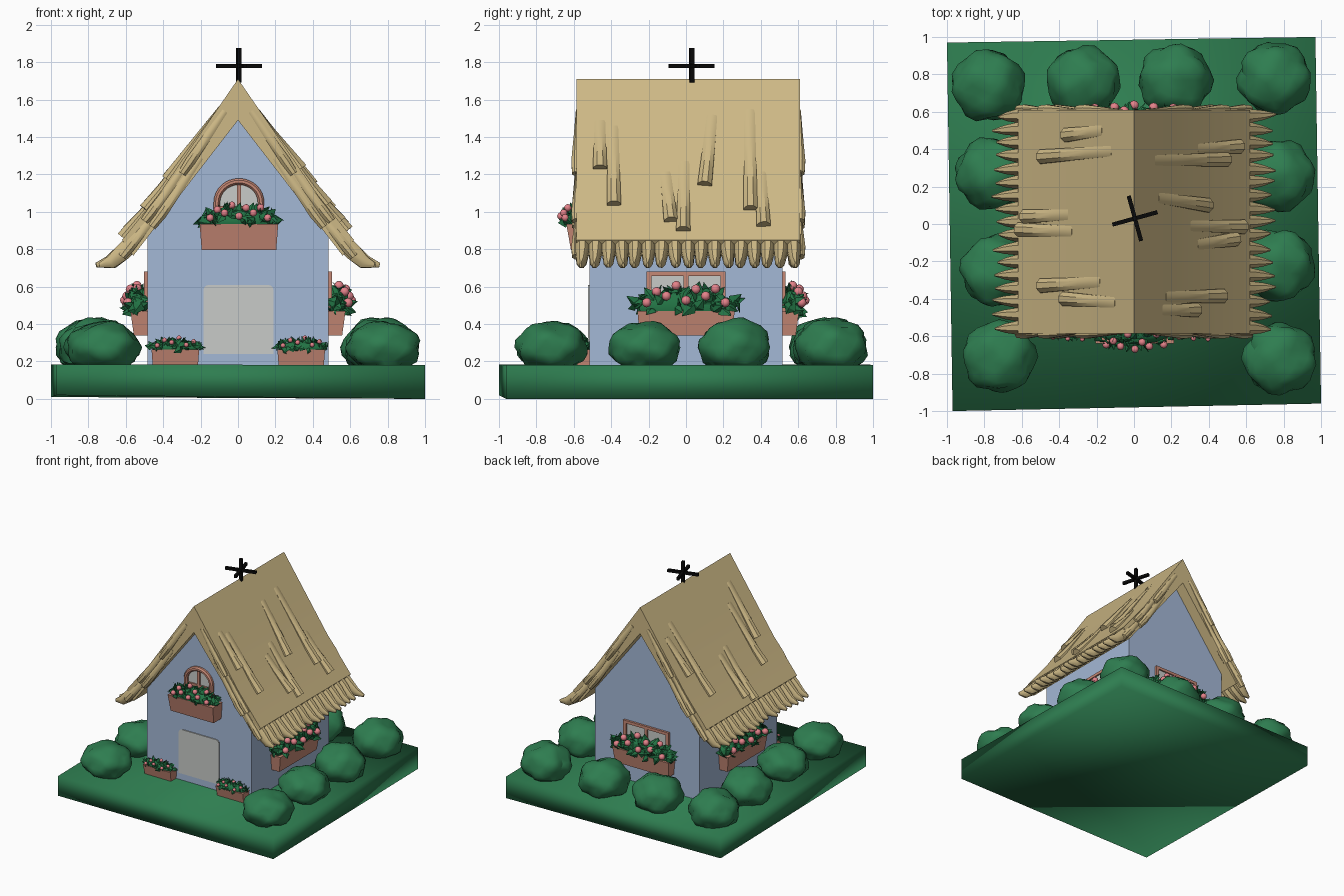
import bpy, bmesh, math, random
from mathutils import Vector, Matrix

if "Cube" in bpy.data.objects:
    bpy.data.objects.remove(bpy.data.objects["Cube"])

random.seed(4)


def material(name, rgb):
    m = bpy.data.materials.new(name)
    lin = [(c / 255 / 12.92) if c < 11 else ((c / 255 + 0.055) / 1.055) ** 2.4 for c in rgb]
    m.diffuse_color = (*lin, 1)
    m.use_nodes = True
    m.node_tree.nodes["Principled BSDF"].inputs["Base Color"].default_value = m.diffuse_color
    return m


GREEN = material("hedge green", (46, 125, 80))
LEAF = material("leaf green", (34, 115, 68))
STRAW = material("straw", (206, 185, 134))
WALL = material("pale blue", (164, 184, 214))
CLAY = material("terracotta", (198, 136, 117))
PINK = material("pink", (228, 130, 138))
PANE = material("pale grey", (200, 203, 200))
BLACK = material("black", (8, 8, 8))


def finish(bm, name, mat, matrix=Matrix(), angle=30):
    bmesh.ops.recalc_face_normals(bm, faces=bm.faces)
    bm.transform(matrix)
    me = bpy.data.meshes.new(name)
    bm.to_mesh(me)
    bm.free()
    me.materials.append(mat)
    me.polygons.foreach_set("use_smooth", [True] * len(me.polygons))
    me.set_sharp_from_angle(angle=math.radians(angle))
    ob = bpy.data.objects.new(name, me)
    bpy.context.collection.objects.link(ob)
    return ob


def prism(bm, outline, y0, y1):
    a = [bm.verts.new((x, y0, z)) for x, z in outline]
    b = [bm.verts.new((x, y1, z)) for x, z in outline]
    bm.faces.new(a)
    bm.faces.new(b[::-1])
    for i in range(len(a)):
        j = (i + 1) % len(a)
        bm.faces.new((a[i], a[j], b[j], b[i]))


def box(bm, centre, size, rot=0.0):
    m = Matrix.Translation(centre) @ Matrix.Rotation(rot, 4, 'Z') @ Matrix.Diagonal((*size, 1))
    return bmesh.ops.create_cube(bm, size=1, matrix=m)["verts"]


def loft(bm, pts, sizes, up, n=8):
    """Tube along pts with half-width and half-height per point."""
    pts, up, rings = [Vector(p) for p in pts], Vector(up), []
    k = 1 / math.cos(math.pi / n)
    for i, (p, (w, h)) in enumerate(zip(pts, sizes)):
        t = (pts[min(i + 1, len(pts) - 1)] - pts[max(i - 1, 0)]).normalized()
        side = t.cross(up).normalized()
        u = side.cross(t)
        angs = [2 * math.pi * (j + 0.5) / n for j in range(n)]
        rings.append([bm.verts.new(p + side * math.cos(a) * w * k + u * math.sin(a) * h * k) for a in angs])
    for r, s in zip(rings, rings[1:]):
        for j in range(n):
            bm.faces.new((r[j], r[(j + 1) % n], s[(j + 1) % n], s[j]))
    bm.faces.new(rings[0])
    bm.faces.new(rings[-1])


# slightly skewed lawn slab
bm = bmesh.new()
corners = [(-0.97, -1, 0.02, 0.185), (1, -0.96, 0, 0.18), (0.97, 1, 0, 0.18), (-1, 0.97, 0.01, 0.185)]
lo = [bm.verts.new((x, y, a)) for x, y, a, b in corners]
hi = [bm.verts.new((x, y, b)) for x, y, a, b in corners]
bm.faces.new(lo[::-1])
bm.faces.new(hi)
for i in range(4):
    j = (i + 1) % 4
    bm.faces.new((lo[i], lo[j], hi[j], hi[i]))
finish(bm, "lawn", GREEN, angle=180)

# gabled walls
bm = bmesh.new()
prism(bm, [(-0.485, 0.17), (0.485, 0.17), (0.485, 0.9), (0, 1.53), (-0.485, 0.9)], -0.515, 0.515)
finish(bm, "walls", WALL)

# thatched roof
ridge = [(0, 1.71), (0.2, 1.42), (0.42, 1.1), (0.62, 0.85)]


def roof_z(x):
    for (xa, za), (xb, zb) in zip(ridge, ridge[1:]):
        if x <= xb or xb == 0.62:
            return za + (zb - za) * (x - xa) / (xb - xa)


half = ridge + [(0.56, 0.765), (0, 1.49)]
bm = bmesh.new()
prism(bm, half + [(-x, z) for x, z in half[4:0:-1]], -0.585, 0.61)
finish(bm, "thatch_roof", STRAW)

# raised straw tufts: y at top, y at bottom, x at top, x at bottom
tufts = {1: [(-.46, -.46, .15, .33), (-.39, -.385, .17, .47), (-.11, -.08, .34, .54), (-.01, -.015, .3, .58),
             (.14, .1, .13, .39), (.34, .345, .11, .49), (.4, .415, .34, .56)],
         -1: [(.5, .475, .17, .36), (.39, .36, .12, .49), (.05, .04, .35, .58), (-.04, -.03, .33, .61),
              (-.31, -.33, .18, .49), (-.42, -.4, .1, .37)]}
bm = bmesh.new()
for s, rows in tufts.items():
    for ya, yb, xa, xb in rows:
        pts, sizes = [], []
        for t in (0, 0.35, 0.75, 1):
            x = xa + (xb - xa) * t
            pts.append((s * x, ya + (yb - ya) * t, roof_z(x) - 0.004))
            sizes.append((0.028 + 0.01 * t, 0.004 + 0.038 * t))
        loft(bm, pts, sizes, (s * 0.82, 0, 0.57))
    # tufts lying on the gable edges
    for y, side in ((-0.585, -1), (0.61, 1)):
        for xa, xb, drop in ((.07, .3, .07), (.2, .46, .13), (.3, .5, .05), (.42, .62, .09)):
            pts = [(s * (xa + (xb - xa) * t), y, roof_z(xa + (xb - xa) * t) - drop) for t in (0, .4, .8, 1)]
            loft(bm, pts, [(.015, .004), (.022, .015), (.027, .028), (.022, .024)], (0, side, 0))
finish(bm, "straw_tufts", STRAW)

# pointed straw fringe along both eaves
bm = bmesh.new()
for s in (1, -1):
    for i in range(17):
        y = -0.555 + i * 0.0708
        d, j = random.uniform(-0.02, 0.02), random.uniform(-0.012, 0.012)
        loft(bm, [(s * .53, y, .875), (s * .615, y, .785), (s * (.68 + d / 2), y + j / 2, .73), (s * (.74 + d), y + j, .715)],
             [(.038, .04), (.036, .045), (.025, .034), (.006, .012)], (s * .75, 0, .66))
finish(bm, "straw_fringe", STRAW, angle=45)

# black ridge ornament: three crossed bars
bm = bmesh.new()
c = (0.005, 0.03, 1.78)
box(bm, (0.005, 0.03, 1.783), (0.024, 0.024, 0.185), 0.27)
box(bm, c, (0.25, 0.022, 0.022), 0.27)
box(bm, c, (0.022, 0.25, 0.022), 0.27)
finish(bm, "ridge_ornament", BLACK)

# door panel with rounded top corners
bm = bmesh.new()
door = [(-0.185, 0.24), (0.19, 0.24)]
for cx, a0 in ((0.16, 0), (-0.155, 90)):
    door += [(cx + 0.03 * math.cos(math.radians(a0 + a)), 0.58 + 0.03 * math.sin(math.radians(a0 + a)))
             for a in (0, 30, 60, 90)]
prism(bm, door, -0.523, -0.514)
finish(bm, "door", PANE)


def place(x, y, z, deg):
    return Matrix.Translation((x, y, z)) @ Matrix.Rotation(math.radians(deg), 4, 'Z')


def planter(name, m, w, d, h, spread, rise, leaf, count, flowers):
    """Tapered box with leaves and flowers; local -y points away from the wall."""
    bm = bmesh.new()
    for v in box(bm, (0, -d / 2, h / 2), (w, d, h)):
        if v.co.z < h / 2:
            v.co.x *= 0.95
            if v.co.y < -d / 2:
                v.co.y += d * 0.2
    finish(bm, name + "_box", CLAY, m)
    mid, rad = Vector((0, -d * 0.55, h + rise * 0.1)), Vector((spread - leaf * 0.55, d * 0.5, rise * 0.6))
    bm = bmesh.new()
    bmesh.ops.create_icosphere(bm, subdivisions=2, radius=0.95,
                               matrix=Matrix.Translation(mid) @ Matrix.Diagonal((*rad, 1)))
    for i in range(count):
        u = (i + 0.5) / count * 2 - 1
        a = random.uniform(-0.3, math.pi * 1.05)
        q = math.sqrt(1 - abs(u) ** 3)
        out = Vector((u * 0.8, -math.cos(a) * q, math.sin(a) * q)).normalized()
        p = mid + Vector((u * rad.x, -math.cos(a) * q * rad.y, math.sin(a) * q * rad.z))
        t = (out * 0.6 + Vector([random.uniform(-.8, .8) for _ in range(3)])).normalized()
        sd = t.cross(out).normalized()
        n = sd.cross(t)
        L = leaf * random.uniform(0.8, 1.15)
        b, l, e, r, k = [bm.verts.new(p + x) for x in
                         (-t * L * .4, sd * L * .36, t * L * .6, -sd * L * .36, n * L * .16)]
        for f in ((b, l, k), (l, e, k), (e, r, k), (r, b, k), (b, e, l), (b, r, e)):
            bm.faces.new(f)
    finish(bm, name + "_leaves", LEAF, m)
    bm = bmesh.new()
    for i in range(flowers):
        u = ((i + 0.5) / flowers * 2 - 1) * 0.85
        a = (0.35, 1.0, 0.6, 1.5)[i % 4]
        q = math.sqrt(1 - u * u) * 1.15
        p = mid + Vector((u * rad.x, -math.cos(a) * (q * rad.y + leaf * .25), math.sin(a) * (q * rad.z + leaf * .2)))
        bmesh.ops.create_icosphere(bm, subdivisions=2, radius=leaf * 0.27, matrix=Matrix.Translation(p))
    finish(bm, name + "_flowers", PINK, m)


# square windows with flower boxes on the right, back and left walls
for name, x, y, deg in (("right", 0.485, 0, 90), ("back", 0, 0.515, 180), ("left", -0.485, 0, -90)):
    bm = bmesh.new()
    box(bm, (0, -0.002, 0.53), (0.4, 0.008, 0.28))
    finish(bm, name + "_window_pane", PANE, place(x, y, 0, deg))
    bm = bmesh.new()
    for bx in (-0.197, 0, 0.197):
        box(bm, (bx, -0.006, 0.53), (0.026, 0.024, 0.3))
    for bz in (0.39, 0.67):
        box(bm, (0, -0.006, bz), (0.42, 0.024, 0.024))
    finish(bm, name + "_window_frame", CLAY, place(x, y, 0, deg))
    planter(name + "_planter", place(x, y, 0.34, deg), 0.52, 0.09, 0.13, 0.33, 0.15, 0.095, 75, 9)

# arched gable window with its flower box
arc = [(0.118 * math.cos(math.pi * i / 16), 1.05 + 0.112 * math.sin(math.pi * i / 16)) for i in range(17)]
path = [(0.118, 0.93)] + arc + [(-0.118, 0.93)]
bm = bmesh.new()
prism(bm, path, -0.522, -0.514)
finish(bm, "arched_window_pane", PANE, place(0.005, 0, 0, 0))
bm = bmesh.new()
loft(bm, [(x, -0.525, z) for x, z in path], [(0.017, 0.02)] * len(path), (0, -1, 0), 8)
box(bm, (0, -0.522, 1.04), (0.022, 0.02, 0.22))
box(bm, (0, -0.522, 1.02), (0.23, 0.02, 0.022))
finish(bm, "arched_window_frame", CLAY, place(0.005, 0, 0, 0))
planter("gable_planter", place(0.005, -0.515, 0.795, 0), 0.42, 0.125, 0.14, 0.245, 0.11, 0.075, 75, 9)

# two small planters beside the door
for name, x in (("left_door", -0.335), ("right_door", 0.338)):
    planter(name + "_planter", place(x, -0.515, 0.18, 0), 0.255, 0.085, 0.085, 0.165, 0.065, 0.05, 55, 6)

# lumpy bushes around the lawn
spots = [(-.78, .74), (-.27, .76), (.22, .77), (.75, .78), (-.76, .27), (-.73, -.25), (-.72, -.71),
         (.77, .26), (.77, -.22), (.78, -.72)]
for i, (x, y) in enumerate(spots):
    bm = bmesh.new()
    bmesh.ops.create_icosphere(bm, subdivisions=3, radius=1)
    lumps = [Vector((math.cos(k * 2.4 + i) * math.sqrt(1 - h * h), math.sin(k * 2.4 + i) * math.sqrt(1 - h * h), h))
             for k in range(16) for h in [1 - (k + 0.5) / 8]]
    high = 0.165 if y > 0 else 0.145
    for v in bm.verts:
        d = v.co.normalized()
        near = max(d.dot(l) for l in lumps)
        r = 1.02 - 1.1 * (1 - near)
        v.co = Vector((d.x * r * 0.205, d.y * r * 0.2, max(d.z * r * high, -0.1)))
    finish(bm, "bush_%d" % (i + 1), GREEN, Matrix.Translation((x, y, 0.275)), 35)
